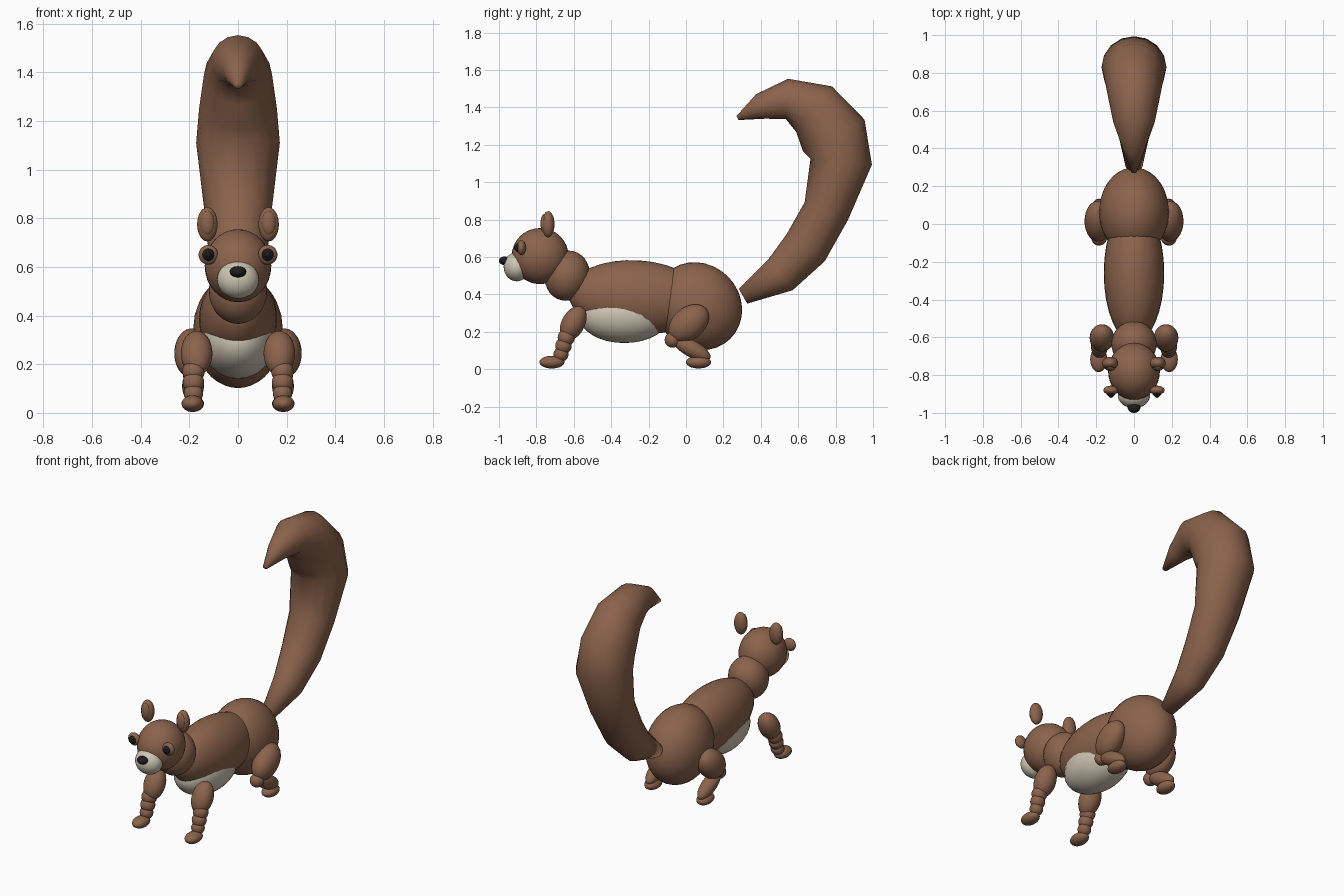
import bpy, bmesh
from math import radians, sin, cos, tau
from mathutils import Vector

if "Cube" in bpy.data.objects:
    bpy.data.objects.remove(bpy.data.objects["Cube"])


def material(name, rgb):
    m = bpy.data.materials.new(name)
    m.use_nodes = True
    m.diffuse_color = (*rgb, 1)
    m.node_tree.nodes["Principled BSDF"].inputs["Base Color"].default_value = (*rgb, 1)
    return m


brown = material("brown fur", (0.26, 0.125, 0.073))
cream = material("cream fur", (0.62, 0.56, 0.45))
black = material("black", (0.012, 0.012, 0.012))


def finish(name, bm, mat):
    bmesh.ops.recalc_face_normals(bm, faces=bm.faces)
    for f in bm.faces:
        f.smooth = True
    mesh = bpy.data.meshes.new(name)
    bm.to_mesh(mesh)
    bm.free()
    mesh.materials.append(mat)
    ob = bpy.data.objects.new(name, mesh)
    bpy.context.collection.objects.link(ob)
    return ob


def blob(name, mat, centre, radii, tilt=0):
    """Smooth ellipsoid, tilted in the side plane."""
    bm = bmesh.new()
    bmesh.ops.create_uvsphere(bm, u_segments=32, v_segments=16, radius=1)
    ob = finish(name, bm, mat)
    ob.location = centre
    ob.scale = radii
    ob.rotation_euler.x = radians(tilt)


def pair(name, mat, centre, radii, tilt=0):
    for side, s in (("left", 1), ("right", -1)):
        blob(f"{side}_{name}", mat, (s * centre[0], *centre[1:]), radii, tilt)


# Body
blob("hips", brown, (0, 0.065, 0.337), (0.185, 0.245, 0.225), -45)
blob("torso", brown, (0, -0.26, 0.385), (0.16, 0.37, 0.197), -4)
blob("belly", cream, (0, -0.33, 0.29), (0.15, 0.245, 0.15))
blob("neck", brown, (0, -0.635, 0.5), (0.12, 0.12, 0.135), -15)

# Head
blob("head", brown, (0, -0.78, 0.605), (0.137, 0.152, 0.15))
blob("muzzle", cream, (0, -0.905, 0.548), (0.086, 0.07, 0.078))
blob("nose", black, (0, -0.97, 0.58), (0.034, 0.03, 0.023))
pair("ear", brown, (0.126, -0.737, 0.775), (0.042, 0.034, 0.07))
pair("inner_ear", brown, (0.126, -0.758, 0.78), (0.029, 0.02, 0.05))
pair("eye_socket", brown, (0.122, -0.88, 0.65), (0.04, 0.024, 0.04))
pair("eye", black, (0.122, -0.893, 0.65), (0.025, 0.022, 0.026))
pair("pupil", black, (0.122, -0.908, 0.65), (0.013, 0.012, 0.013))

# Front legs
pair("upper_arm", brown, (0.17, -0.603, 0.245), (0.065, 0.1, 0.062), 62)
for part, y, z, r in (("elbow", -0.64, 0.17, 0.046),
                      ("forearm", -0.655, 0.125, 0.044),
                      ("wrist", -0.668, 0.08, 0.04)):
    pair(part, brown, (0.183, y, z), (r, r, r))
pair("front_paw", brown, (0.187, -0.717, 0.038), (0.045, 0.067, 0.034))

# Hind legs
pair("thigh", brown, (0.19, 0.015, 0.245), (0.072, 0.122, 0.086), 40)
pair("knee", brown, (0.185, -0.072, 0.157), (0.042, 0.042, 0.042))
pair("shin", brown, (0.185, 0.03, 0.11), (0.045, 0.112, 0.045), -28)
pair("hind_paw", brown, (0.185, 0.067, 0.038), (0.045, 0.067, 0.034))

# Tail: oval rings along a curled path, as (y, z, half width, half thickness)
tail = ((0.305, 0.39, 0.045, 0.045), (0.505, 0.505, 0.09, 0.105),
        (0.64, 0.65, 0.12, 0.125), (0.75, 0.845, 0.14, 0.125),
        (0.83, 1.11, 0.172, 0.165), (0.79, 1.25, 0.16, 0.185),
        (0.685, 1.39, 0.14, 0.155), (0.54, 1.445, 0.11, 0.108),
        (0.4, 1.405, 0.06, 0.07), (0.275, 1.343, 0.015, 0.012))
sides = 16
path = [Vector((0, y, z)) for y, z, w, t in tail]
bm = bmesh.new()
rings = []
for i, (y, z, w, t) in enumerate(tail):
    ahead = path[min(i + 1, len(path) - 1)] - path[max(i - 1, 0)]
    across = Vector((0, -ahead.z, ahead.y)).normalized()
    rings.append([bm.verts.new(path[i] + across * (t * sin(tau * k / sides))
                               + Vector((w * cos(tau * k / sides), 0, 0)))
                  for k in range(sides)])
for a, b in zip(rings, rings[1:]):
    for k in range(sides):
        n = (k + 1) % sides
        bm.faces.new((a[k], a[n], b[n], b[k]))
bm.faces.new(rings[0])
bm.faces.new(rings[-1])
finish("tail", bm, brown)
